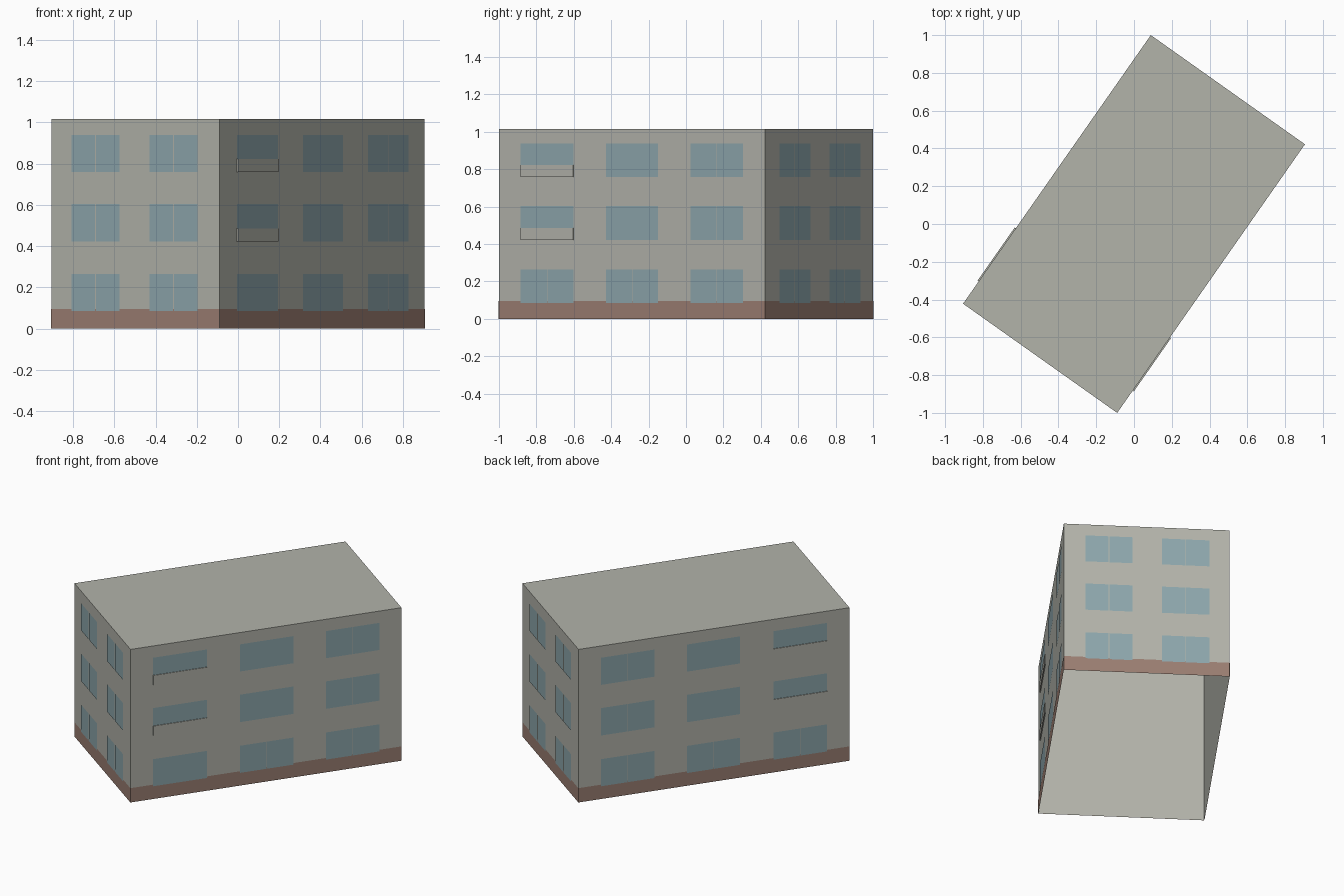
import bpy
import bmesh
from mathutils import Vector

cube = bpy.data.objects.get("Cube")
if cube:
    bpy.data.objects.remove(cube, do_unlink=True)


def srgb(r, g, b):
    return [((c / 255 + 0.055) / 1.055) ** 2.4 for c in (r, g, b)] + [1.0]


def make_material(name, colour):
    mat = bpy.data.materials.new(name)
    mat.use_nodes = True
    mat.diffuse_color = colour
    mat.node_tree.nodes["Principled BSDF"].inputs["Base Color"].default_value = colour
    return mat


WALL = make_material("warm grey plaster", srgb(178, 179, 170))
BASE = make_material("brown plinth", srgb(155, 126, 114))
GLASS = make_material("blue grey glass", srgb(141, 166, 172))

# Building footprint: half-edge vectors of the turned block
U = Vector((0.408, -0.289, 0))
V = Vector((0.497, 0.711, 0))
UP = Vector((0, 0, 1))
HEIGHT, PLINTH = 1.015, 0.095
A, B, C, D = -U - V, U - V, U + V, V - U


def finish(bm, name, mat):
    mesh = bpy.data.meshes.new(name)
    bm.to_mesh(mesh)
    bm.free()
    mesh.materials.append(mat)
    obj = bpy.data.objects.new(name, mesh)
    bpy.context.collection.objects.link(obj)
    return obj


class Wall:
    """A facade between two corners, addressed by fraction along and height."""

    def __init__(self, start, end):
        self.start, self.run = start, end - start
        self.out = self.run.cross(UP).normalized()
        if self.out.dot(start + end) < 0:
            self.out.negate()

    def at(self, t, z, offset):
        return self.start + self.run * t + UP * z + self.out * offset

    def plate(self, bm, t0, t1, z0, z1, offset):
        corners = [(t0, z0), (t1, z0), (t1, z1), (t0, z1)]
        face = bm.faces.new([bm.verts.new(self.at(t, z, offset)) for t, z in corners])
        face.normal_update()
        if face.normal.dot(self.out) < 0:
            face.normal_flip()
        return face

    def window(self, bm, t0, t1, z0, z1, gap):
        if not gap:
            self.plate(bm, t0, t1, z0, z1, 0.003)
            return
        mid, half = (t0 + t1) / 2, gap / 2 / self.run.length
        self.plate(bm, t0, mid - half, z0, z1, 0.003)
        self.plate(bm, mid + half, t1, z0, z1, 0.003)


# Outer shell: four walls and a flat roof, open underneath
bm = bmesh.new()
floor = bm.faces.new([bm.verts.new(p) for p in (A, B, C, D)])
top = bmesh.ops.extrude_face_region(bm, geom=[floor])["geom"]
bmesh.ops.translate(bm, vec=UP * HEIGHT, verts=[g for g in top if isinstance(g, bmesh.types.BMVert)])
bmesh.ops.recalc_face_normals(bm, faces=bm.faces)
low = [f for f in bm.faces if f.calc_center_median().z < 0.01]
bmesh.ops.delete(bm, geom=low, context="FACES_ONLY")
finish(bm, "wall_shell", WALL)

walls = {
    "front_end": Wall(A, B),
    "back_end": Wall(D, C),
    "left_side": Wall(B, C),
    "right_side": Wall(A, D),
}
FLOORS = [(0.085, 0.265), (0.422, 0.604), (0.758, 0.938)]
END_COLUMNS = [(0.122, 0.407), (0.585, 0.870)]
SIDE_COLUMNS = [(0.083, 0.281), (0.404, 0.600), (0.721, 0.918)]
PARAPET = 0.064

for name, wall in walls.items():
    is_side = name.endswith("side")

    # Plinth band along the foot of the wall
    bm = bmesh.new()
    wall.plate(bm, 0, 1, 0, PLINTH, 0.0015)
    finish(bm, name + "_plinth", BASE)

    # Window panes, split by a thin gap; shorter above the balcony parapets
    bm = bmesh.new()
    for level, (z0, z1) in enumerate(FLOORS):
        for col, (t0, t1) in enumerate(SIDE_COLUMNS if is_side else END_COLUMNS):
            gap = 0.005
            if is_side:
                gap = 0.003 if level == 0 or col == 2 else 0
            short = is_side and col == 0 and level > 0
            wall.window(bm, t0, t1, z0 + PARAPET if short else z0, z1, gap)
    finish(bm, name + "_windows", GLASS)

    # Shallow balcony parapets on the two upper floors
    if is_side:
        bm = bmesh.new()
        t0, t1 = SIDE_COLUMNS[0]
        for z0, z1 in FLOORS[1:]:
            face = wall.plate(bm, t0, t1, z0, z0 + PARAPET, 0)
            geom = bmesh.ops.extrude_face_region(bm, geom=[face])["geom"]
            moved = [g for g in geom if isinstance(g, bmesh.types.BMVert)]
            bmesh.ops.translate(bm, vec=wall.out * 0.007, verts=moved)
        bmesh.ops.recalc_face_normals(bm, faces=bm.faces)
        finish(bm, name + "_balcony_parapets", WALL)
